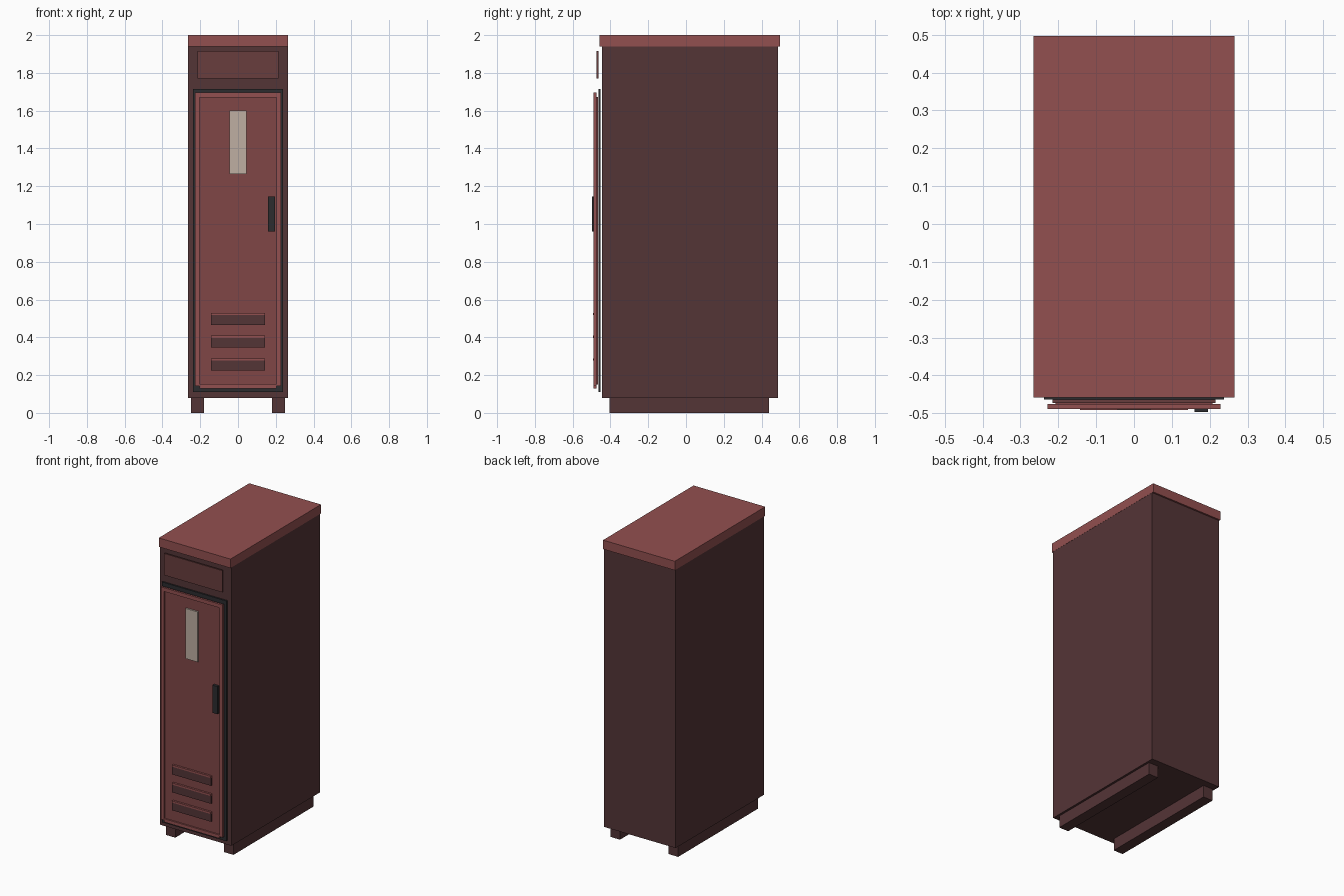
import bpy, bmesh

if "Cube" in bpy.data.objects:
    bpy.data.objects.remove(bpy.data.objects["Cube"])


def material(name, rgb):
    m = bpy.data.materials.new(name)
    m.diffuse_color = (*rgb, 1)
    m.use_nodes = True
    m.node_tree.nodes["Principled BSDF"].inputs["Base Color"].default_value = m.diffuse_color
    return m


DARK = material("dark_maroon", (0.088, 0.035, 0.037))
RED = material("red_trim", (0.29, 0.080, 0.080))
DOOR = material("door_red", (0.215, 0.062, 0.062))
PLATE = material("plate_red", (0.14, 0.047, 0.047))
BLACK = material("charcoal", (0.025, 0.025, 0.028))
CREAM = material("cream", (0.52, 0.43, 0.36))


def boxes(name, mat, *bounds):
    """One object made of boxes given as (x0, x1, y0, y1, z0, z1)."""
    bm = bmesh.new()
    for b in bounds:
        verts = bmesh.ops.create_cube(bm, size=1)["verts"]
        for v in verts:
            for i in range(3):
                lo, hi = b[2 * i], b[2 * i + 1]
                v.co[i] = (lo + hi) / 2 + v.co[i] * (hi - lo)
    mesh = bpy.data.meshes.new(name)
    bm.to_mesh(mesh)
    bm.free()
    mesh.materials.append(mat)
    ob = bpy.data.objects.new(name, mesh)
    bpy.context.collection.objects.link(ob)
    return ob


# Cabinet shell, its lid and the two skid feet
boxes("locker_body", DARK, (-0.264, 0.264, -0.446, 0.486, 0.08, 1.998))
boxes("top_cap", RED, (-0.265, 0.265, -0.458, 0.497, 1.94, 2.0))
for side, s in (("left", -1), ("right", 1)):
    x0, x1 = sorted((s * 0.18, s * 0.25))
    boxes(side + "_foot", DARK, (x0, x1, -0.405, 0.44, 0, 0.08))

# Blank panel above the door
boxes("upper_panel", PLATE, (-0.215, 0.215, -0.473, -0.463, 1.77, 1.915))

# Dark surround, recessed door panel and raised rim
boxes("door_surround", BLACK, (-0.238, 0.238, -0.463, -0.453, 0.11, 1.715))
boxes("door_panel", DOOR, (-0.207, 0.207, -0.479, -0.467, 0.15, 1.672))
boxes("door_rim", RED,
      (-0.228, -0.205, -0.489, -0.475, 0.142, 1.695),
      (0.205, 0.228, -0.489, -0.475, 0.142, 1.695),
      (-0.205, 0.205, -0.489, -0.475, 1.67, 1.695),
      (-0.205, 0.205, -0.489, -0.475, 0.13, 0.152))

# Plain door plaque and pull handle
boxes("door_plaque", CREAM, (-0.045, 0.045, -0.490, -0.478, 1.265, 1.60))
boxes("door_handle", BLACK, (0.16, 0.195, -0.497, -0.478, 0.96, 1.145))

# Three louvres, each a dark slot with a light lip on top
for i in range(3):
    z = 0.225 + 0.12 * i
    boxes(f"vent_slot_{i + 1}", DARK, (-0.143, 0.143, -0.490, -0.478, z, z + 0.052))
    boxes(f"vent_lip_{i + 1}", RED, (-0.143, 0.143, -0.492, -0.478, z + 0.052, z + 0.064))
